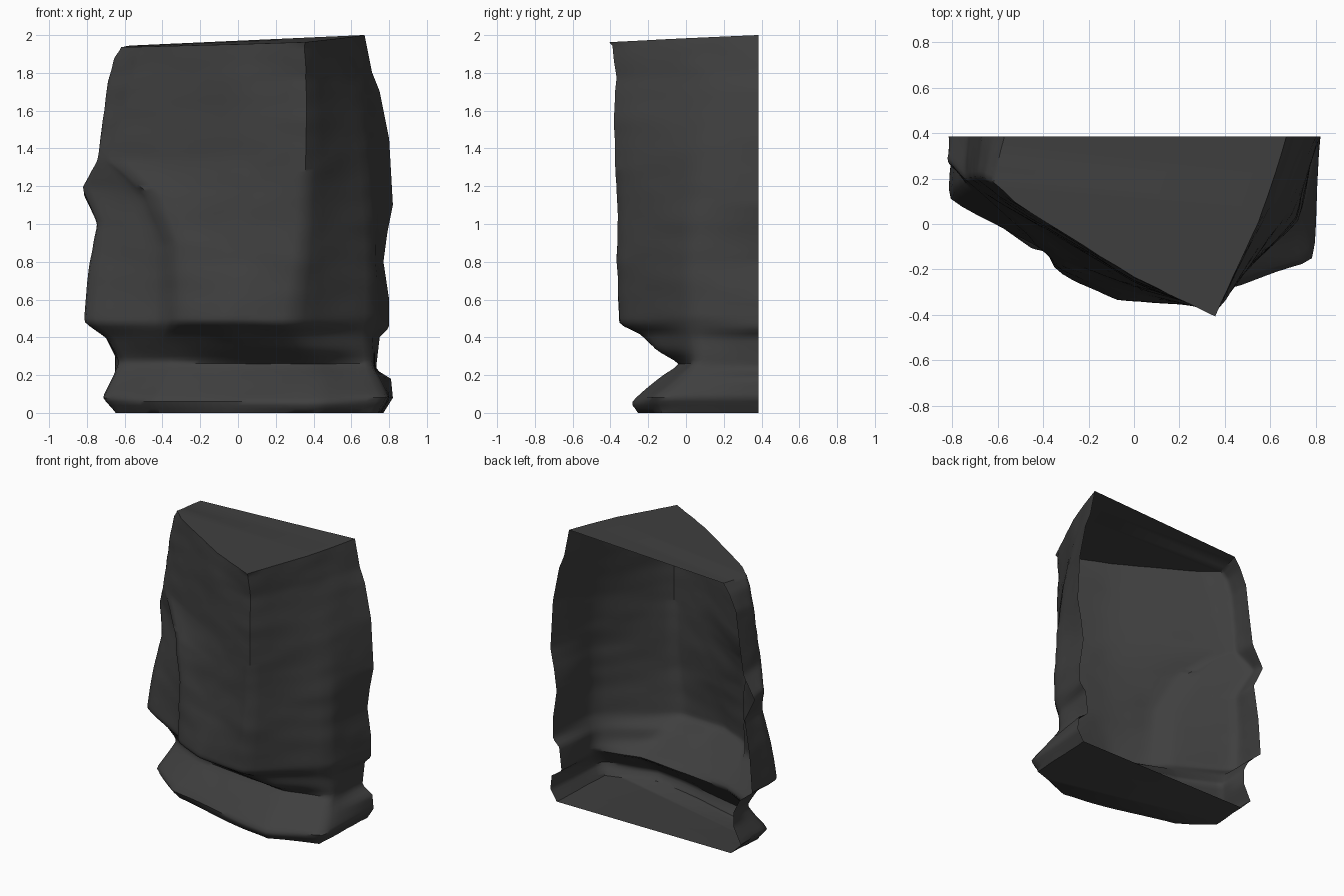
import bpy
import bmesh
import math
from mathutils import Vector, noise

if "Cube" in bpy.data.objects:
    bpy.data.objects.remove(bpy.data.objects["Cube"], do_unlink=True)

BACK = 0.385      # plane of the open back
HEIGHT = 2.0
LEVELS = 100      # rows up the rock
STEPS = 7         # columns between neighbouring rails


def make_material(name, colour):
    material = bpy.data.materials.new(name)
    material.use_nodes = True
    material.diffuse_color = colour
    shader = material.node_tree.nodes["Principled BSDF"]
    shader.inputs["Base Color"].default_value = colour
    shader.inputs["Roughness"].default_value = 0.9
    return material


def rail_point(rail, z):
    """Point on a rail of (height, x, y) stations; y defaults to the back plane."""
    stations = [Vector((s[0], s[1], s[2] if len(s) > 2 else BACK)) for s in rail]
    for low, high in zip(stations, stations[1:]):
        if z <= high.x:
            t = (z - low.x) / (high.x - low.x)
            point = low.lerp(high, max(t, 0.0))
            return Vector((point.y, point.z))
    return Vector((stations[-1].y, stations[-1].z))


# Vertical rails that guide the weathered outline, from the left round to the right
back_left_edge = [(0, -.63), (.08, -.71), (.2, -.65), (.3, -.65), (.4, -.7),
                  (.48, -.8), (.75, -.78), (1, -.74), (1.17, -.82), (1.33, -.73),
                  (1.55, -.7), (1.8, -.67), (1.92, -.62), (2, -.57)]
left_corner = [(0, -.65, .1), (.08, -.72, .07), (.27, -.63, .18), (.4, -.7, .13),
               (.48, -.82, .11), (.75, -.79, .14), (1, -.75, .18), (1.2, -.83, .27),
               (1.35, -.74, .19), (1.8, -.69, .21), (1.94, -.66, .2), (2, -.62, .18)]
slab_edge = [(0, -.42, -.07), (.06, -.45, -.11), (.27, -.35, .06), (.4, -.4, -.05),
             (.47, -.38, -.13), (.9, -.38, -.09), (1.17, -.5, .02), (1.35, -.7, .15),
             (1.6, -.62, .13), (2, -.52, .09)]
front_middle = [(0, 0, -.18), (.06, 0, -.21), (.26, 0, .01), (.34, 0, -.12),
                (.42, -.04, -.22), (.48, -.08, -.33), (.8, 0, -.3), (1.3, 0, -.26),
                (2, 0, -.24)]
front_ridge = [(0, .41, -.26), (.05, .42, -.31), (.12, .43, -.23), (.2, .42, -.13),
               (.26, .4, -.03), (.33, .38, -.16), (.42, .31, -.24), (.47, .28, -.36),
               (.8, .33, -.375), (1.3, .36, -.385), (1.55, .36, -.4), (1.8, .36, -.385),
               (2, .36, -.41)]
right_corner = [(0, .75, -.13), (.08, .8, -.17), (.18, .74, -.04), (.26, .71, .05),
                (.4, .7, .03), (.5, .73, .02), (1, .72, .03), (1.4, .67, .06),
                (1.8, .6, .08), (2, .55, .01)]
back_right_edge = [(0, .77), (.08, .82), (.18, .81), (.23, .73), (.4, .75), (.45, .8),
                   (.6, .8), (.8, .77), (.95, .79), (1.1, .82), (1.45, .8),
                   (1.7, .75), (1.8, .71), (2, .67)]


def section(z):
    """Horizontal outline of the rock at one height."""
    inner = rail_point(slab_edge, z)
    # The main face stands proud of the side slab between neck and shoulder
    rise = min(max((z - 0.42) / 0.05, 0), 1) * min(max((1.36 - z) / 0.2, 0), 1)
    outer = inner + Vector((0.02, -0.08)) * rise
    corners = [rail_point(back_left_edge, z), rail_point(left_corner, z), inner, outer,
               rail_point(front_middle, z), rail_point(front_ridge, z),
               rail_point(right_corner, z), rail_point(back_right_edge, z)]
    outline = []
    for start, end in zip(corners, corners[1:]):
        count = 1 if start is inner else STEPS
        outline += [start.lerp(end, i / count) for i in range(count)]
    return outline + [corners[-1]]


def weathered(flat, z):
    """Lift an outline point to 3D with light erosion and a sloping top."""
    point = Vector((flat.x, flat.y, z))
    fade = min(1.0, (BACK - flat.y) / 0.1)
    bumps = noise.noise_vector(point * 3) * 0.01 + noise.noise_vector(point * 9) * 0.006
    point += Vector((bumps.x, bumps.y, 0)) * fade
    point.z += bumps.z * fade * math.sin(math.pi * z / HEIGHT)
    drop = 0.045 * (0.66 - flat.x) + 0.03 * (BACK - flat.y)
    point.z -= drop * (z / HEIGHT) ** 4
    return point


# Loft the shell, leaving the back open
mesh = bmesh.new()
rows = []
for level in range(LEVELS + 1):
    z = HEIGHT * level / LEVELS
    rows.append([mesh.verts.new(weathered(p, z)) for p in section(z)])
for lower, upper in zip(rows, rows[1:]):
    for i in range(len(lower) - 1):
        mesh.faces.new((lower[i], lower[i + 1], upper[i + 1], upper[i]))

# Soften the lofted creases, keeping rims and the back edges in place
rims = set(rows[0] + rows[-1])
inside = [v for row in rows for v in row[1:-1] if v not in rims]
for _ in range(2):
    bmesh.ops.smooth_vert(mesh, verts=inside, factor=0.4,
                          use_axis_x=True, use_axis_y=True, use_axis_z=True)

# Cap the top and the underside
mesh.faces.new(rows[-1])
mesh.faces.new(list(reversed(rows[0])))
mesh.normal_update()

data = bpy.data.meshes.new("rock_pillar")
mesh.to_mesh(data)
mesh.free()
rock = bpy.data.objects.new("rock_pillar", data)
bpy.context.collection.objects.link(rock)
data.materials.append(make_material("dark grey stone", (0.05, 0.05, 0.05, 1)))

# Smooth stone with crisp breaks
bpy.ops.object.select_all(action="DESELECT")
rock.select_set(True)
bpy.context.view_layer.objects.active = rock
bpy.ops.object.shade_smooth_by_angle(angle=math.radians(50))
